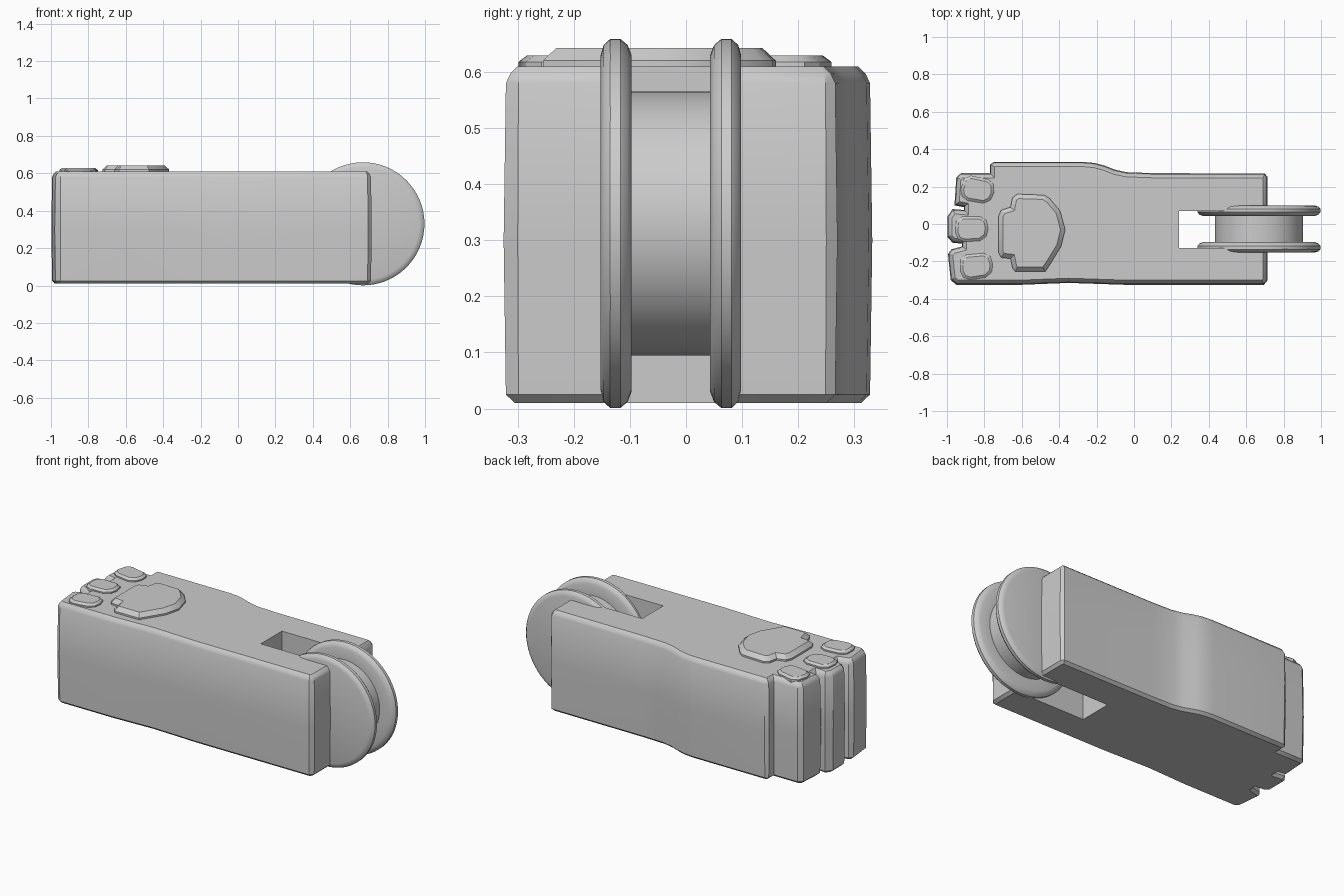
import bpy, bmesh, math
from mathutils import Vector

if "Cube" in bpy.data.objects:
    bpy.data.objects.remove(bpy.data.objects["Cube"])


def finish(name, bm, angle=30):
    bmesh.ops.remove_doubles(bm, verts=bm.verts, dist=0.0005)
    bmesh.ops.recalc_face_normals(bm, faces=bm.faces)
    mesh = bpy.data.meshes.new(name)
    bm.to_mesh(mesh)
    bm.free()
    obj = bpy.data.objects.new(name, mesh)
    bpy.context.collection.objects.link(obj)
    bpy.ops.object.select_all(action='DESELECT')
    obj.select_set(True)
    bpy.context.view_layer.objects.active = obj
    bpy.ops.object.shade_smooth_by_angle(angle=math.radians(angle))
    return obj


def slab(name, outline, levels, angle=30):
    """Stack inset copies of an outline; levels are (z, inset) pairs."""
    bm = bmesh.new()
    n = len(outline)
    pts = [Vector(p) for p in outline]
    rings = []
    for z, inset in levels:
        ring = []
        for i, p in enumerate(pts):
            a, b = (p - pts[i - 1]).normalized(), (pts[(i + 1) % n] - p).normalized()
            na, nb = Vector((-a.y, a.x)), Vector((-b.y, b.x))
            m = (na + nb) / max(1 + na.dot(nb), 0.5)
            q = p + m * inset
            ring.append(bm.verts.new((q.x, q.y, z)))
        rings.append(ring)
    for lo, hi in zip(rings, rings[1:]):
        for i in range(n):
            j = (i + 1) % n
            bm.faces.new((lo[i], lo[j], hi[j], hi[i]))
    bm.faces.new(rings[0][::-1])
    bm.faces.new(rings[-1])
    return finish(name, bm, angle)


# Paw-shaped body, counter-clockwise outline with three toes at the left end
body = slab("body", [
    (-0.95, -0.325), (-0.6, -0.325), (-0.35, -0.315), (-0.05, -0.325),
    (0.695, -0.325), (0.715, -0.30), (0.715, 0.25), (0.70, 0.27),
    (0.1, 0.272), (-0.04, 0.277), (-0.10, 0.29), (-0.16, 0.313),
    (-0.21, 0.326), (-0.27, 0.332), (-0.75, 0.332), (-0.77, 0.318),
    (-0.77, 0.272), (-0.925, 0.272), (-0.95, 0.25), (-0.96, 0.10),
    (-0.91, 0.09), (-0.91, 0.075), (-0.97, 0.08), (-0.998, 0.04),
    (-0.998, -0.07), (-0.97, -0.10), (-0.92, -0.105), (-0.92, -0.12),
    (-0.975, -0.135), (-0.995, -0.16), (-0.98, -0.30),
], [(0.01, 0.02), (0.025, 0.004), (0.3, 0.0), (0.58, 0.004), (0.597, 0.012), (0.61, 0.025)])

# Slot through the body for the wheel
bpy.ops.mesh.primitive_cube_add(size=1, location=(0.64, -0.029, 0.3))
cutter = bpy.context.object
cutter.name = "slot_cutter"
cutter.scale = (0.8, 0.198, 1.0)
cutter.hide_render = True
cutter.hide_viewport = True
cut = body.modifiers.new("slot", 'BOOLEAN')
cut.object = cutter
cut.operation = 'DIFFERENCE'
cut.solver = 'EXACT'

# Main pad
slab("main_pad", [
    (-0.65, -0.235), (-0.635, -0.255), (-0.475, -0.255), (-0.445, -0.21),
    (-0.39, -0.12), (-0.368, -0.03), (-0.395, 0.07), (-0.45, 0.135),
    (-0.48, 0.155), (-0.625, 0.16), (-0.65, 0.14), (-0.66, 0.09),
    (-0.71, 0.075), (-0.725, 0.04), (-0.725, -0.15), (-0.71, -0.18), (-0.66, -0.185),
], [(0.59, 0.0), (0.62, 0.0), (0.643, 0.024)])

# Toe pads, mirrored outline for the outer pair
toe = [(-0.09, -0.02), (-0.075, -0.055), (-0.04, -0.07), (0.05, -0.065),
       (0.085, -0.04), (0.095, 0.0), (0.085, 0.045), (0.05, 0.065), (-0.05, 0.065), (-0.085, 0.04)]
for name, x, y, rot, sy in (("toe_pad_back", -0.838, 0.185, -12, 1.0),
                            ("toe_pad_middle", -0.87, -0.025, 0, 1.0),
                            ("toe_pad_front", -0.845, -0.225, 5, 1.0)):
    c, s = math.cos(math.radians(rot)), math.sin(math.radians(rot))
    slab(name, [(x + 0.95 * (u * c - v * s), y + sy * (u * s + v * c)) for u, v in toe],
         [(0.59, 0.0), (0.618, 0.0), (0.629, 0.014)])

# Flanged wheel, spun around the y axis
half = [(0.0, 0.125), (0.30, 0.125), (0.318, 0.12), (0.329, 0.108), (0.329, 0.09),
        (0.318, 0.077), (0.30, 0.07), (0.235, 0.07)]
profile = half + [(r, -y) for r, y in reversed(half)]
bm = bmesh.new()
centre = Vector((0.668, -0.027, 0.33))
vs = [bm.verts.new(centre + Vector((r, y, 0))) for r, y in profile]
es = [bm.edges.new(pair) for pair in zip(vs, vs[1:])]
bmesh.ops.spin(bm, geom=vs + es, cent=centre, axis=(0, 1, 0), angle=math.tau, steps=64)
finish("wheel", bm, 40)
